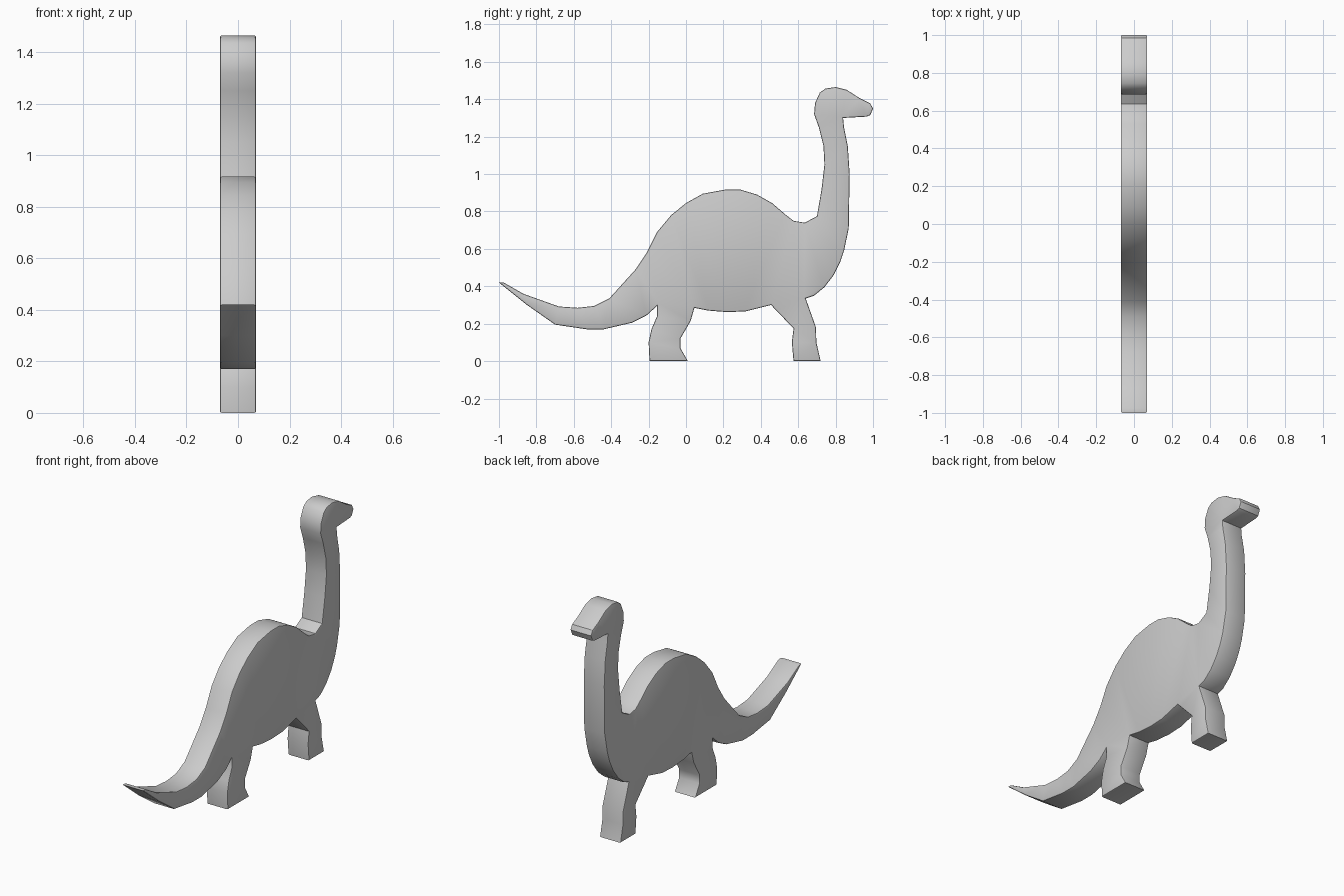
import bpy, bmesh, math

if "Cube" in bpy.data.objects:
    bpy.data.objects.remove(bpy.data.objects["Cube"])

HALF = 0.07      # half thickness of the board
BEVEL = 0.007    # softened rim

# Side silhouette (y, z), from the tail tip along the back
tail_and_back = [(-1, .42), (-.975, .42), (-.87, .36), (-.68, .292), (-.58, .285), (-.49, .295),
                 (-.41, .335), (-.27, .49), (-.21, .58), (-.155, .69), (-.08, .78), (0, .845),
                 (.09, .895), (.21, .917), (.29, .917), (.38, .89), (.46, .845), (.53, .785),
                 (.575, .75), (.635, .74), (.70, .775)]
neck_and_head = [(.725, .92), (.74, 1.05), (.735, 1.15), (.71, 1.25), (.685, 1.32), (.69, 1.38),
                 (.715, 1.435), (.745, 1.457), (.80, 1.465), (.86, 1.45), (.93, 1.405),
                 (.985, 1.378), (1, 1.35), (.985, 1.315), (.965, 1.307), (.84, 1.30)]
chest = [(.845, 1.25), (.865, 1.15), (.875, 1.0), (.87, .71), (.845, .59), (.825, .53),
         (.79, .46), (.74, .395), (.685, .35), (.64, .335)]
front_leg = [(.695, .18), (.697, .10), (.72, 0), (.575, 0), (.566, .10), (.575, .175), (.485, .268)]
belly = [(.455, .30), (.32, .266), (.22, .262), (.12, .27), (.045, .285)]
rear_leg = [(.025, .215), (-.03, .12), (-.03, .07), (.01, 0), (-.195, 0), (-.2, .10),
            (-.185, .17), (-.155, .24), (-.155, .295)]
under_tail = [(-.21, .245), (-.29, .205), (-.44, .17), (-.53, .17), (-.70, .195), (-.85, .30)]
outline = tail_and_back + neck_and_head + chest + front_leg + belly + rear_leg + under_tail

# Extrude the silhouette across x
bm = bmesh.new()
face = bm.faces.new([bm.verts.new((-HALF, y, z)) for y, z in outline])
ext = bmesh.ops.extrude_face_region(bm, geom=[face], use_keep_orig=True)
moved = [v for v in ext["geom"] if isinstance(v, bmesh.types.BMVert)]
bmesh.ops.translate(bm, verts=moved, vec=(2 * HALF, 0, 0))
bmesh.ops.recalc_face_normals(bm, faces=bm.faces)

# Soften the rims of both flat sides
rims = [e for e in bm.edges if abs(e.verts[0].co.x - e.verts[1].co.x) < 1e-5]
bmesh.ops.bevel(bm, geom=rims, offset=BEVEL, segments=2, profile=0.5,
                affect='EDGES', clamp_overlap=False)
bmesh.ops.triangulate(bm, faces=[f for f in bm.faces if len(f.verts) > 4])

mesh = bpy.data.meshes.new("dinosaur_board")
bm.to_mesh(mesh)
bm.free()
board = bpy.data.objects.new("dinosaur_board", mesh)
bpy.context.collection.objects.link(board)

# Smooth outline with sharp corners
bpy.context.view_layer.objects.active = board
board.select_set(True)
bpy.ops.object.shade_smooth_by_angle(angle=math.radians(30))
